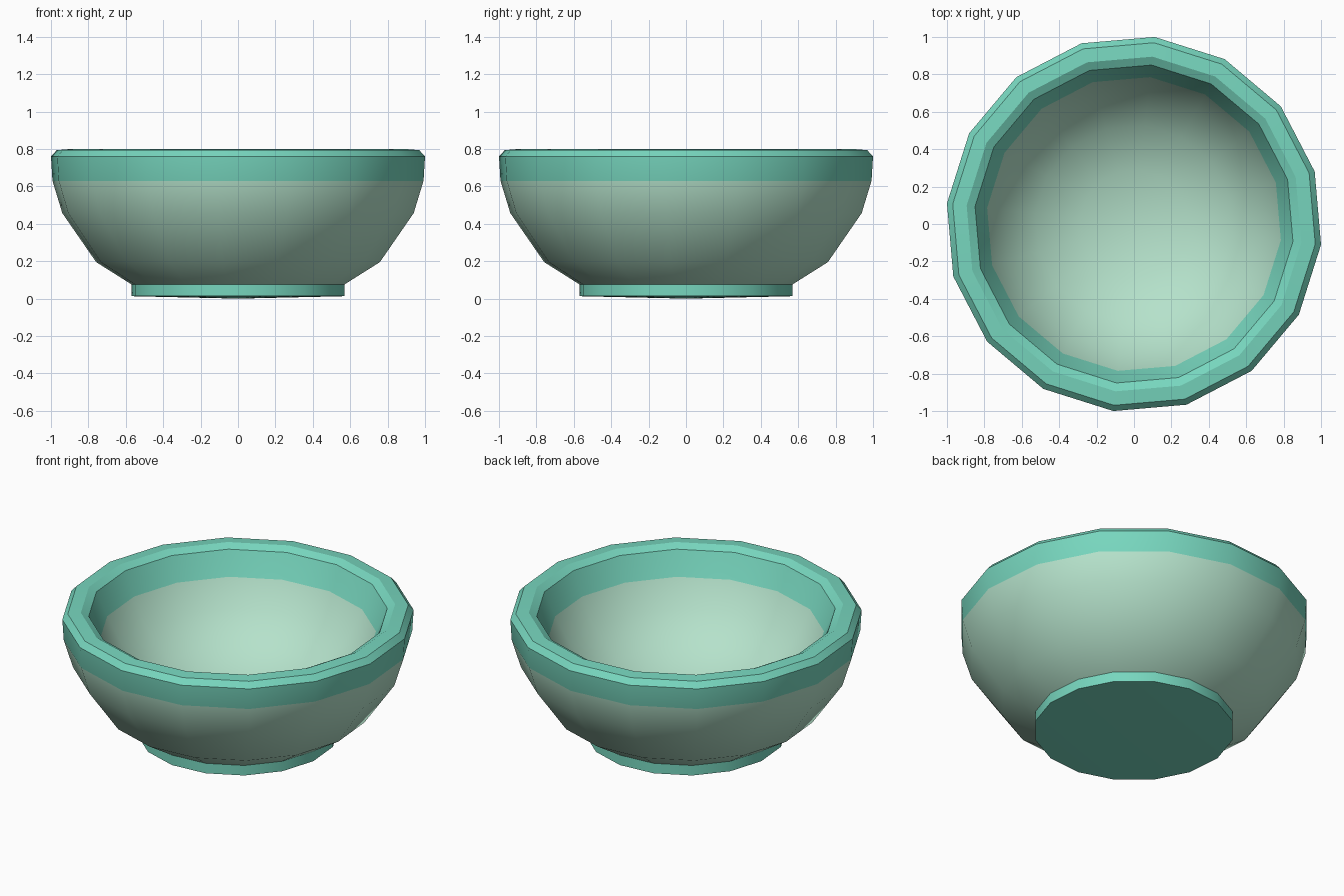
import bpy, bmesh, math

if "Cube" in bpy.data.objects:
    bpy.data.objects.remove(bpy.data.objects["Cube"])


def material(name, rgb):
    """Flat colour from 0-255 sRGB values."""
    def lin(c):
        c /= 255
        return c / 12.92 if c <= 0.04045 else ((c + 0.055) / 1.055) ** 2.4
    m = bpy.data.materials.new(name)
    m.diffuse_color = (*[lin(c) for c in rgb], 1)
    m.use_nodes = True
    m.node_tree.nodes["Principled BSDF"].inputs["Base Color"].default_value = m.diffuse_color
    return m


SIDES = 16
TURN = math.radians(16.2)

# Profile (radius, height): foot, outer wall, rim, inner wall, inner floor
profile = [
    (0, 0.0), (0.573, 0.013), (0.573, 0.076),
    (0.763, 0.195), (0.945, 0.457), (0.998, 0.63),
    (1.006, 0.76), (0.975, 0.794), (0.90, 0.80), (0.855, 0.776),
    (0.79, 0.632), (0.70, 0.47), (0.53, 0.31), (0.29, 0.21), (0, 0.18),
]

# Lathe the bowl around the vertical axis
bm = bmesh.new()
c, s = math.cos(TURN), math.sin(TURN)
verts = [bm.verts.new((r * c, r * s, z)) for r, z in profile]
edges = [bm.edges.new(pair) for pair in zip(verts, verts[1:])]
bmesh.ops.spin(bm, geom=verts + edges, cent=(0, 0, 0), axis=(0, 0, 1),
               angle=2 * math.pi, steps=SIDES, use_duplicate=False)
bmesh.ops.remove_doubles(bm, verts=bm.verts, dist=0.0005)
bmesh.ops.recalc_face_normals(bm, faces=bm.faces)

# Teal rim band and foot, pale green body
for f in bm.faces:
    z = f.calc_center_median().z
    f.material_index = 1 if z > 0.633 or z < 0.076 else 0

mesh = bpy.data.meshes.new("bowl")
bm.to_mesh(mesh)
bm.free()
mesh.materials.append(material("pale green glaze", (181, 226, 203)))
mesh.materials.append(material("teal glaze", (119, 214, 190)))

bowl = bpy.data.objects.new("bowl", mesh)
bpy.context.collection.objects.link(bowl)
bpy.context.view_layer.objects.active = bowl
bowl.select_set(True)
bpy.ops.object.shade_smooth_by_angle(angle=math.radians(30))
